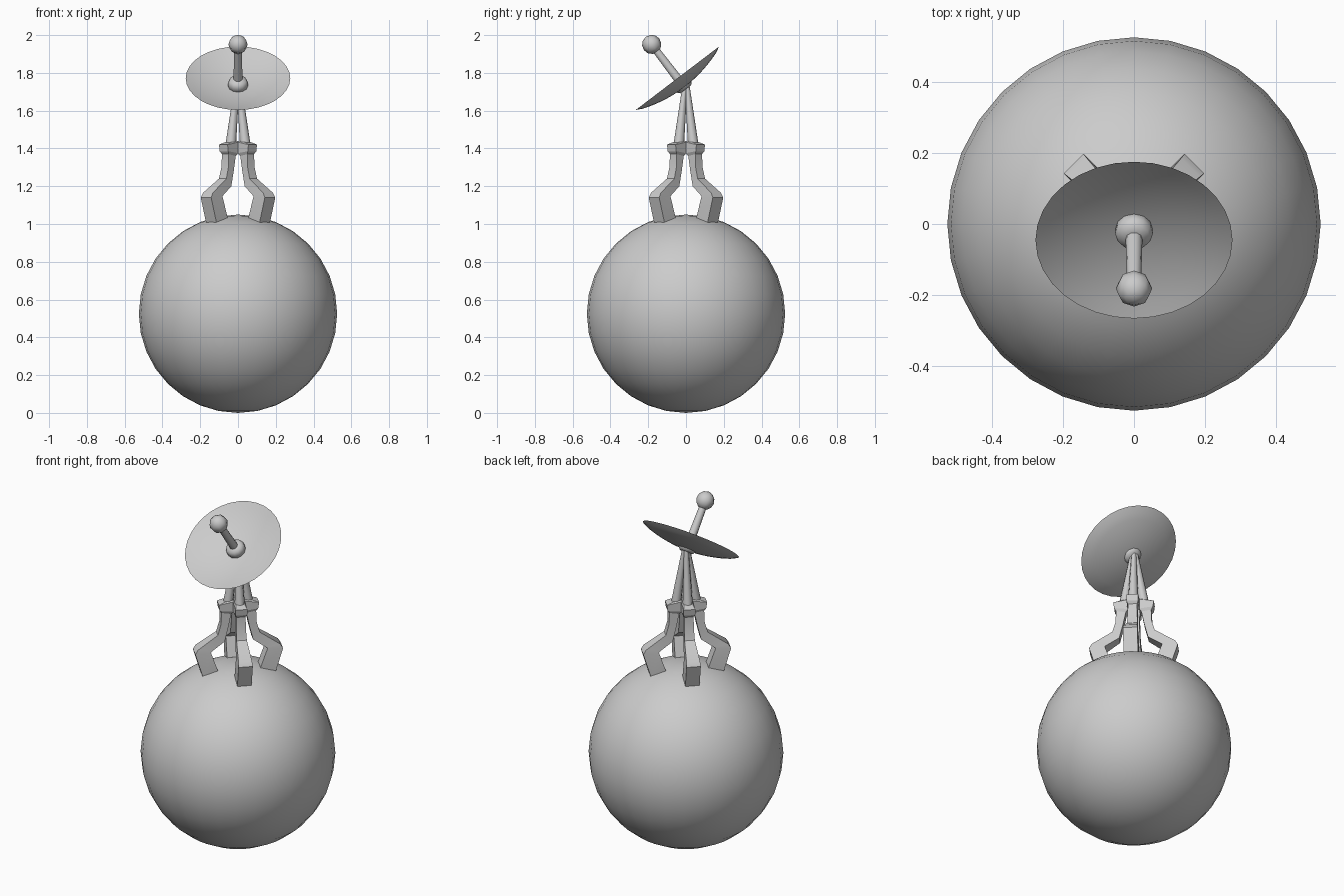
import bpy, bmesh
from math import pi, sin, cos, radians
from mathutils import Matrix

if "Cube" in bpy.data.objects:
    bpy.data.objects.remove(bpy.data.objects["Cube"])


def finish(name, bm, smooth=40):
    bmesh.ops.recalc_face_normals(bm, faces=bm.faces)
    me = bpy.data.meshes.new(name)
    bm.to_mesh(me)
    bm.free()
    ob = bpy.data.objects.new(name, me)
    bpy.context.collection.objects.link(ob)
    bpy.ops.object.select_all(action='DESELECT')
    ob.select_set(True)
    bpy.context.view_layer.objects.active = ob
    if smooth:
        bpy.ops.object.shade_smooth_by_angle(angle=radians(smooth))
    return ob


def bridge(bm, a, b):
    n = len(a)
    for i in range(n):
        bm.faces.new((a[i], a[(i + 1) % n], b[(i + 1) % n], b[i]))


def lathe(name, profile, segs, matrix, smooth=50):
    # revolve (radius, height) points; a zero radius makes a pole
    bm = bmesh.new()
    rings = []
    for r, h in profile:
        rings.append([bm.verts.new((r * cos(2 * pi * i / segs), r * sin(2 * pi * i / segs), h))
                      for i in range(segs)])
    for a, b in zip(rings, rings[1:]):
        bridge(bm, a, b)
    bmesh.ops.remove_doubles(bm, verts=bm.verts, dist=1e-5)
    bm.transform(matrix)
    return finish(name, bm, smooth)


def leg(name, stations, angle, smooth):
    # loft of rectangles: outer (r, z), inner (r, z), width
    bm = bmesh.new()
    rings = []
    for (ro, zo), (ri, zi), w in stations:
        h = w / 2
        rings.append([bm.verts.new(p) for p in
                      ((ro, -h, zo), (ro, h, zo), (ri, h, zi), (ri, -h, zi))])
    for a, b in zip(rings, rings[1:]):
        bridge(bm, a, b)
    bm.faces.new(rings[0])
    bm.faces.new(rings[-1])
    bm.transform(Matrix.Rotation(angle, 4, 'Z'))
    return finish(name, bm, smooth)


# large spherical body
bm = bmesh.new()
bmesh.ops.create_uvsphere(bm, u_segments=32, v_segments=16, radius=0.525,
                          matrix=Matrix.Translation((0, 0, 0.525)))
finish("sphere_body", bm, 60)

# four bent legs with feet, hip blocks and tapering struts on the diagonals
LEG = [((.195, .99), (.115, 1.03), .078),
       ((.240, 1.14), (.155, 1.145), .078),
       ((.225, 1.165), (.150, 1.15), .074),
       ((.115, 1.24), (.078, 1.20), .056),
       ((.098, 1.30), (.058, 1.28), .052),
       ((.095, 1.37), (.042, 1.36), .050),
       ((.105, 1.385), (.030, 1.375), .064),
       ((.110, 1.42), (.024, 1.435), .064),
       ((.078, 1.432), (.028, 1.44), .050)]
for k in range(4):
    a = pi / 4 + k * pi / 2
    leg(f"leg_{k + 1}", LEG, a, 25)
    rot = Matrix.Rotation(a, 4, 'Z')
    lean = Matrix.Translation((.054, 0, 1.42)) @ Matrix.Rotation(-.145, 4, 'Y')
    lathe(f"strut_{k + 1}", [(0, 0), (.028, 0), (.012, .335), (0, .335)], 8, rot @ lean)

# tilted dish frame: local z is the dish axis, origin at the dish bottom
axis = Matrix.Translation((0, -.012, 1.728)) @ Matrix.Rotation(radians(37.3), 4, 'X')
R, D, T = .277, .055, .005
inner = [(R * i / 8, D * (i / 8) ** 2) for i in range(9)]
outer = [(r, h - T) for r, h in reversed(inner[:-1])]
lathe("dish", inner + outer, 32, axis)

# hub, feed rod and ball
lathe("dish_hub", [(0, -.018), (.036, -.018), (.052, 0), (.053, .025), (.044, .043),
                   (.02, .052), (0, .052)], 12, axis)
lathe("feed_rod", [(0, .03), (.024, .03), (.020, .26), (0, .26)], 10, axis)
ball = [(.051 * sin(pi * i / 6), .28 - .051 * cos(pi * i / 6)) for i in range(7)]
lathe("feed_ball", ball, 8, axis, 60)
